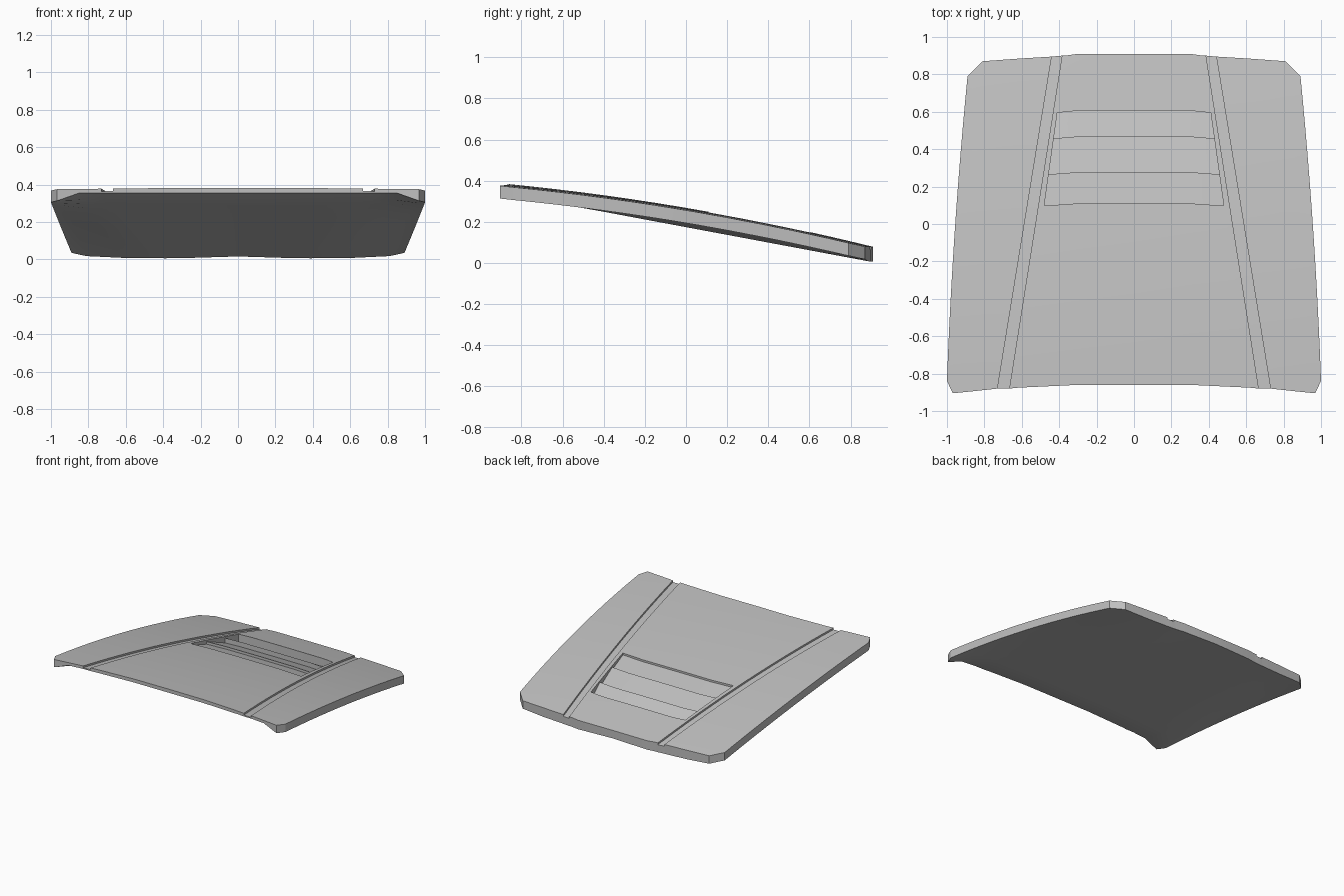
import bpy, bmesh, math

cube = bpy.data.objects.get("Cube")
if cube:
    bpy.data.objects.remove(cube, do_unlink=True)

grey = bpy.data.materials.new("panel grey")
grey.use_nodes = True
colour = (0.52, 0.52, 0.52, 1)
grey.diffuse_color = colour
grey.node_tree.nodes["Principled BSDF"].inputs["Base Color"].default_value = colour


def lerp(a, b, t):
    return a + (b - a) * t


# Lengthwise lines, centre to side: front x, back x, front y, back y, zone
half = [
    (0.30, 0.30, -0.86, 0.91, "vent"),
    (0.617, 0.367, -0.875, 0.9, "vent"),
    (0.617, 0.367, -0.875, 0.9, "flat"),
    (0.667, 0.385, -0.88, 0.9, "flat"),
    (0.667, 0.385, -0.88, 0.9, "groove"),
    (0.73, 0.44, -0.88, 0.895, "groove"),
    (0.73, 0.44, -0.88, 0.895, "flat"),
    (0.85, 0.62, -0.893, 0.884, "flat"),
    (0.968, 0.81, -0.905, 0.87, "edge"),
    (1.0, 0.89, -0.84, 0.79, "side"),
]
columns = [(-a, -b, c, d, k) for a, b, c, d, k in reversed(half)]
columns += [(0, 0, -0.86, 0.91, "vent")] + half

# Crosswise rows: position along the panel, depth of the louvres there
rows = [(i * 0.068, 0) for i in range(9)]
rows += [(0.548, 0), (0.548, 0.015), (0.641, 0.032), (0.641, 0.012),
         (0.749, 0.05), (0.749, 0.012), (0.828, 0.062), (0.828, 0)]
rows += [(0.88, 0), (0.94, 0), (1, 0)]


def plan(col, v):
    x = lerp(col[0], col[1], v)
    if col[4] == "side":
        x += math.copysign(0.05 * v * (1 - v), x)
    return x, lerp(col[2], col[3], v)


def skin(x, y):
    return 0.268 - 0.17 * y - 0.042 * y * y - 0.013 * x * x


def top_point(col, v, depth):
    x, y = plan(col, v)
    drop = {"vent": depth, "groove": 0.014}.get(col[4], 0)
    return x, y, skin(x, y) - drop


def bottom_point(col, v):
    x, y = plan(col, v)
    if col[4] in ("edge", "side"):
        return x, y, skin(x, y) - 0.062
    if v == 0:
        return x, y, 0.355
    z = 0.32 - 0.187 * (y + 0.78)
    return x, y, z + 0.012 * v * max(0, 1 - abs(x) / 0.4)


# Panel with grooves, louvres and a thin flat underside
bm = bmesh.new()
top = [[bm.verts.new(top_point(c, v, d)) for c in columns] for v, d in rows]
low = [[bm.verts.new(bottom_point(c, v)) for c in columns] for v, d in rows]
nr, nc = len(rows), len(columns)
for r in range(nr - 1):
    for c in range(nc - 1):
        bm.faces.new((top[r][c], top[r][c + 1], top[r + 1][c + 1], top[r + 1][c]))
        bm.faces.new((low[r][c], low[r + 1][c], low[r + 1][c + 1], low[r][c + 1]))

# Rim joining the top and the underside
rim = [(0, c) for c in range(nc)] + [(r, nc - 1) for r in range(1, nr)]
rim += [(nr - 1, c) for c in range(nc - 2, -1, -1)] + [(r, 0) for r in range(nr - 2, 0, -1)]
for (r, c), (s, d) in zip(rim, rim[1:] + rim[:1]):
    bm.faces.new((low[r][c], low[s][d], top[s][d], top[r][c]))

bmesh.ops.remove_doubles(bm, verts=bm.verts[:], dist=0.0001)
bmesh.ops.recalc_face_normals(bm, faces=bm.faces[:])

mesh = bpy.data.meshes.new("vented_panel")
bm.to_mesh(mesh)
bm.free()
mesh.materials.append(grey)
panel = bpy.data.objects.new("vented_panel", mesh)
bpy.context.collection.objects.link(panel)
bpy.ops.object.select_all(action="DESELECT")
panel.select_set(True)
bpy.context.view_layer.objects.active = panel
bpy.ops.object.shade_smooth_by_angle(angle=math.radians(25))
